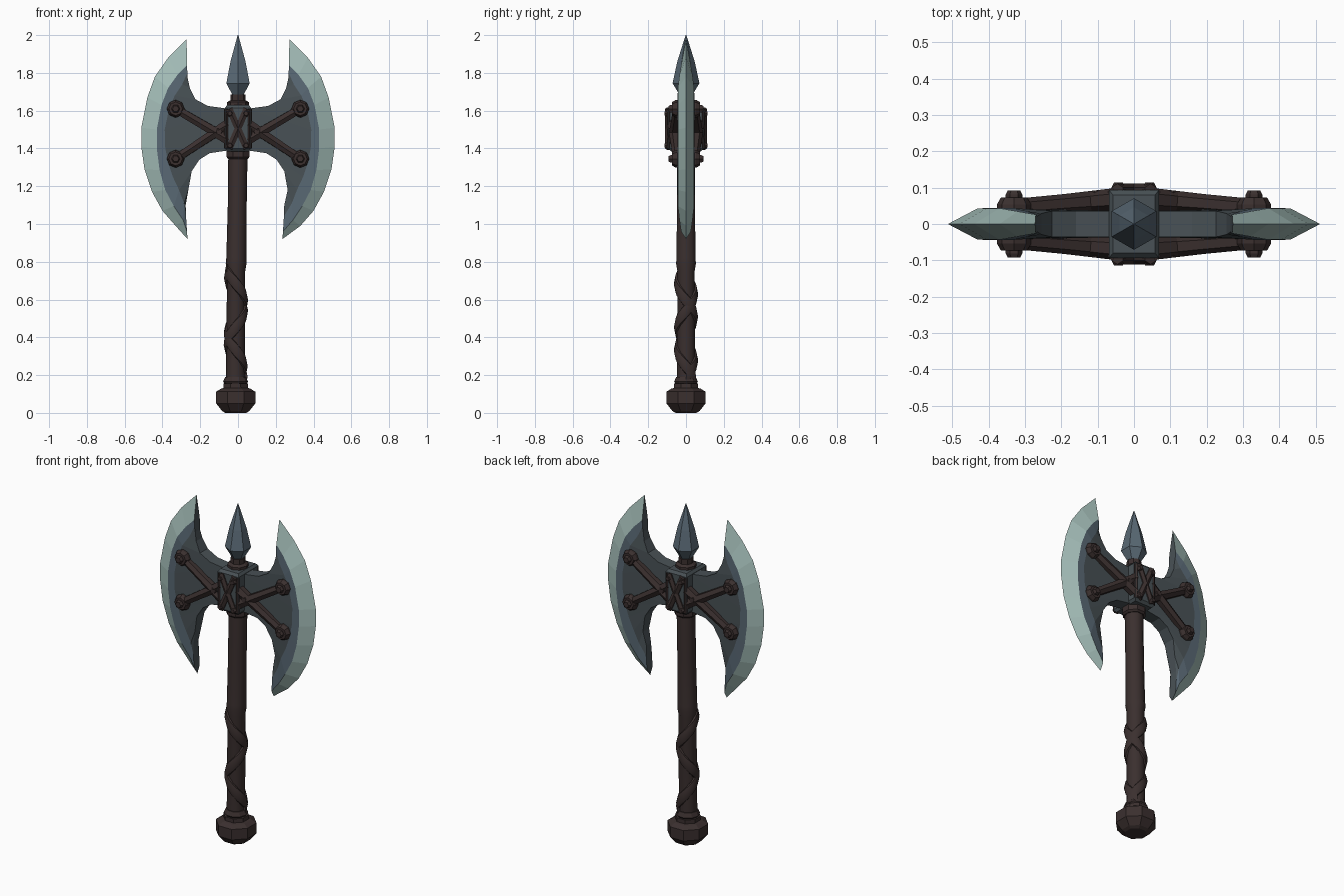
import bpy, bmesh, math
from mathutils import Vector

if "Cube" in bpy.data.objects:
    bpy.data.objects.remove(bpy.data.objects["Cube"])


def material(name, rgb):
    m = bpy.data.materials.new(name)
    m.diffuse_color = (*rgb, 1)
    m.use_nodes = True
    m.node_tree.nodes["Principled BSDF"].inputs["Base Color"].default_value = m.diffuse_color
    return m


BROWN = material("dark brown", (0.043, 0.029, 0.028))
DARK = material("dark steel", (0.066, 0.083, 0.092))
STEEL = material("blue steel", (0.10, 0.14, 0.175))
PALE = material("pale edge", (0.37, 0.51, 0.48))


def build(name, verts, faces, mats, rule=None, smooth=False):
    me = bpy.data.meshes.new(name)
    me.from_pydata([tuple(v) for v in verts], [], faces)
    for m in mats:
        me.materials.append(m)
    if rule:
        for p, i in zip(me.polygons, rule):
            p.material_index = i
    bm = bmesh.new()
    bm.from_mesh(me)
    bmesh.ops.remove_doubles(bm, verts=bm.verts, dist=0.0005)
    bmesh.ops.recalc_face_normals(bm, faces=bm.faces)
    bm.to_mesh(me)
    bm.free()
    ob = bpy.data.objects.new(name, me)
    bpy.context.collection.objects.link(ob)
    if smooth:
        bpy.ops.object.select_all(action='DESELECT')
        ob.select_set(True)
        bpy.context.view_layer.objects.active = ob
        bpy.ops.object.shade_smooth_by_angle(angle=math.radians(40))
    return ob


def skin(rings):
    """Faces joining equal rings of vertices, capped at both ends."""
    n = len(rings[0])
    verts = [v for r in rings for v in r]
    faces = [(a * n + i, a * n + (i + 1) % n, (a + 1) * n + (i + 1) % n, (a + 1) * n + i)
             for a in range(len(rings) - 1) for i in range(n)]
    last = (len(rings) - 1) * n
    return verts, faces + [tuple(range(n)), tuple(range(last, last + n))]


def lathe(name, profile, sides, mat, turn=0.0, smooth=False):
    """profile: (radius, z, x offset)"""
    rings = [[(ox + r * math.cos(turn + 2 * math.pi * i / sides),
               r * math.sin(turn + 2 * math.pi * i / sides), z) for i in range(sides)]
             for r, z, ox in profile]
    return build(name, *skin(rings), [mat], smooth=smooth)


def rod(name, a, b, radii, sides, mat):
    """Straight rod from a to b; radii are spread evenly along it."""
    a, b = Vector(a), Vector(b)
    q = (b - a).to_track_quat('Z', 'Y')
    rings = []
    for k, r in enumerate(radii):
        c = a.lerp(b, k / (len(radii) - 1))
        rings.append([c + q @ Vector((r * math.cos(2 * math.pi * i / sides),
                                      r * math.sin(2 * math.pi * i / sides), 0))
                      for i in range(sides)])
    return build(name, *skin(rings), [mat])


# Blade curves from lower tip to upper tip: cutting edge, bevel line, band line, inner rim
EDGE = [(.255, .92), (.33, .99), (.40, 1.07), (.455, 1.17), (.495, 1.29), (.512, 1.41),
        (.512, 1.51), (.48, 1.67), (.44, 1.78), (.37, 1.88), (.272, 1.98)]
BEVEL = [(.258, .96), (.29, 1.02), (.34, 1.095), (.385, 1.18), (.415, 1.285), (.43, 1.40),
         (.43, 1.50), (.405, 1.63), (.37, 1.72), (.32, 1.79), (.27, 1.84)]
BAND = [(.263, 1.04), (.285, 1.11), (.312, 1.18), (.345, 1.25), (.368, 1.32), (.385, 1.40),
        (.388, 1.50), (.365, 1.61), (.335, 1.68), (.295, 1.74), (.268, 1.80)]
RIM = [(.265, 1.10), (.263, 1.18), (.245, 1.28), (.205, 1.34), (.15, 1.375), (.05, 1.39),
       (.05, 1.61), (.16, 1.625), (.225, 1.66), (.255, 1.72), (.266, 1.77)]


def blade(name, sx, tip_shift):
    n = len(EDGE)
    verts, faces, rule = [], [], []
    for side in (-1, 1):
        for curve, depth in ((EDGE, 0), (BEVEL, .043), (BAND, .044), (RIM, .036)):
            for i, (x, z) in enumerate(curve):
                taper = min(1, .6 + .2 * min(i, n - 1 - i))
                shift = tip_shift if i == 0 else 0
                verts.append((sx * (x + shift), side * depth * taper, z))

    def at(s, c, i):
        return s * 4 * n + c * n + i

    for c in range(3):                       # bevel, band and inner plate
        for i in range(n - 1):
            for s in (0, 1):
                faces.append((at(s, c, i), at(s, c, i + 1), at(s, c + 1, i + 1), at(s, c + 1, i)))
                rule.append(c)
        for i in (0, n - 1):                 # horn ends
            f = (at(0, c, i), at(0, c + 1, i), at(1, c + 1, i), at(1, c, i))
            faces.append(f[:3] if c == 0 else f)
            rule.append(2)
    for i in range(n - 1):                   # inner rim wall
        faces.append((at(0, 3, i), at(0, 3, i + 1), at(1, 3, i + 1), at(1, 3, i)))
        rule.append(2)
    # weld the shared cutting edge
    fix = lambda v: v - 4 * n if 4 * n <= v < 5 * n else v
    faces = [tuple(fix(v) for v in f) for f in faces]
    build(name, verts, faces, [PALE, STEEL, DARK], rule)


blade("left_blade", -1, .012)
blade("right_blade", 1, -.02)

# Struts and bolts on both faces of both blades
for sx in (-1, 1):
    for sy in (-1, 1):
        for z_out, z_in in ((1.61, 1.445), (1.345, 1.53)):
            rod("strut", (sx * .33, sy * .045, z_out), (sx * .05, sy * .068, z_in),
                (.024, .026, .031), 6, BROWN)
            rod("bolt_washer", (sx * .33, sy * .035, z_out), (sx * .33, sy * .073, z_out),
                (.047, .047, .036), 8, BROWN)
            rod("bolt_head", (sx * .33, sy * .07, z_out), (sx * .33, sy * .092, z_out),
                (.023, .023, .017), 6, BROWN)
            # corner rivets of the socket and inner strut rivets
            zr = 1.5 + (.085 if z_out > 1.5 else -.085)
            rod("socket_rivet", (sx * .043, sy * .09, zr), (sx * .043, sy * .114, zr),
                (.018, .018, .012), 6, BROWN)
        rod("strut_rivet", (sx * .10, sy * .06, 1.49), (sx * .10, sy * .092, 1.49),
            (.022, .022, .016), 6, BROWN)


# Socket block, slightly chamfered top and bottom
def rect(hx, hy, z):
    return [(-hx, -hy, z), (hx, -hy, z), (hx, hy, z), (-hx, hy, z)]


build("socket_block", *skin([rect(.058, .08, 1.385), rect(.069, .094, 1.40),
                             rect(.069, .094, 1.615), rect(.058, .08, 1.63)]), [DARK])
for sy in (-1, 1):
    for d in (-1, 1):
        rod("cross_strap", (-.046 * d, sy * .091, 1.40), (.046 * d, sy * .091, 1.61),
            (.02, .02), 6, BROWN)
    for sx in (-1, 1):
        rod("socket_rail", (sx * .06, sy * .088, 1.40), (sx * .06, sy * .088, 1.61),
            (.013, .013), 4, BROWN)

# Collars, spike, shaft and pommel
lathe("upper_collar", [(.058, 1.62, 0), (.058, 1.645, 0), (.04, 1.655, 0), (.04, 1.685, 0)], 8, BROWN)
lathe("lower_collar", [(.056, 1.345, 0), (.066, 1.355, 0), (.066, 1.39, 0)], 8, BROWN, math.pi / 8)
lathe("spike", [(.026, 1.67, 0), (.071, 1.745, 0), (.046, 1.86, 0), (.002, 2.0, 0)], 6, STEEL, math.pi / 6)
lathe("shaft", [(.05, .12, -.014), (.048, .75, -.01), (.055, .79, -.01), (.053, .82, -.009),
                (.05, 1.1, -.004), (.051, 1.40, 0)], 10, BROWN, smooth=True)
lathe("pommel", [(.06, 0, -.012), (.078, .01, -.012), (.112, .05, -.012), (.112, .112, -.012),
                 (.085, .128, -.012), (.07, .132, -.012), (.07, .155, -.013)], 8, BROWN, math.pi / 8)
lathe("grip_ring", [(.055, .15, -.013), (.066, .165, -.013), (.055, .19, -.013)], 10, BROWN)


# Leather straps wound both ways around the grip
def wrap(name, hand, phase):
    rings, steps, turns = [], 30, 1.6
    for k in range(steps + 1):
        t = k / steps
        a = phase + hand * 2 * math.pi * turns * t
        z = .19 + .56 * t
        rings.append([(-.013 + .003 * t + r * math.cos(a), r * math.sin(a), z + dz)
                      for r, dz in ((.04, -.045), (.056, -.036), (.064, 0), (.056, .036), (.04, .045))])
    build(name, *skin(rings), [BROWN], smooth=True)


wrap("grip_strap_right", 1, 0)
wrap("grip_strap_left", -1, 1.0)
